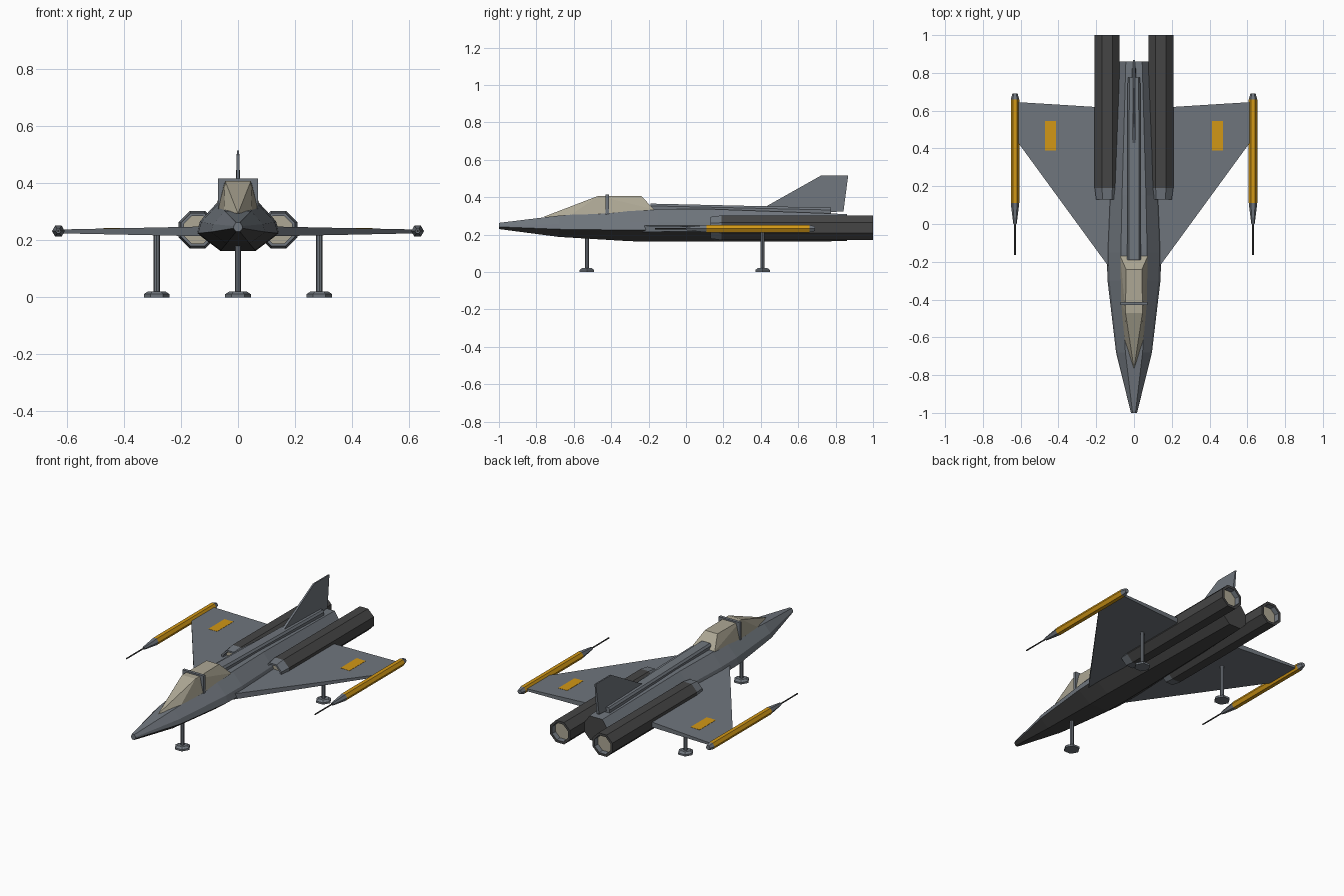
import bpy, bmesh, math
from mathutils import Vector

cube = bpy.data.objects.get("Cube")
if cube:
    bpy.data.objects.remove(cube, do_unlink=True)


def material(name, r, g, b):
    m = bpy.data.materials.new(name)
    m.use_nodes = True
    m.diffuse_color = (r, g, b, 1)
    node = next(n for n in m.node_tree.nodes if n.type == 'BSDF_PRINCIPLED')
    node.inputs["Base Color"].default_value = (r, g, b, 1)
    return m


GREY, DARK, ORANGE, BEIGE = range(4)
PALETTE = [material("hull grey", .16, .18, .205), material("dark metal", .06, .06, .06),
           material("warning orange", .64, .31, .008), material("canopy beige", .42, .39, .30)]


def finish(name, bm):
    bmesh.ops.recalc_face_normals(bm, faces=bm.faces)
    mesh = bpy.data.meshes.new(name)
    bm.to_mesh(mesh)
    bm.free()
    for m in PALETTE:
        mesh.materials.append(m)
    obj = bpy.data.objects.new(name, mesh)
    bpy.context.collection.objects.link(obj)
    return obj


def loft(name, rings, colours):
    """Skin rings of points; colours = start cap, each segment, end cap."""
    bm = bmesh.new()
    rows = [[bm.verts.new(p) for p in ring] for ring in rings]
    n = len(rows[0])
    bm.faces.new(rows[0]).material_index = colours[0]
    for a, b, c in zip(rows, rows[1:], colours[1:]):
        for i in range(n):
            j = (i + 1) % n
            bm.faces.new((a[i], a[j], b[j], b[i])).material_index = c
    bm.faces.new(rows[-1]).material_index = colours[-1]
    return finish(name, bm)


def turned(name, centre, axis, sides, profile, colours, phase=0.0):
    """Many-sided turned part along y or z from (position, radius) pairs."""
    rings = []
    for pos, r in profile:
        ring = []
        for i in range(sides):
            a = phase + math.tau * i / sides
            u, v = r * math.cos(a), r * math.sin(a)
            off = Vector((u, pos, v)) if axis == 'y' else Vector((u, v, pos))
            ring.append(Vector(centre) + off)
        rings.append(ring)
    return loft(name, rings, colours)


def box(name, lo, hi, colour):
    corners = [(lo[0], lo[1]), (hi[0], lo[1]), (hi[0], hi[1]), (lo[0], hi[1])]
    return loft(name, [[(x, y, z) for x, y in corners] for z in (lo[2], hi[2])], [colour] * 3)


# Fuselage: eight-sided stations (y, half width, bottom, top)
stations = [(-1, .016, .23, .263), (-.68, .095, .188, .302), (-.3, .14, .165, .33),
            (-.15, .145, .163, .336), (.15, .132, .163, .336), (.86, .09, .165, .31)]
rings = []
for y, w, lo, hi in stations:
    h = hi - lo
    half = [(.43 * w, lo), (w, lo + .36 * h), (.92 * w, lo + .6 * h), (.48 * w, hi)]
    rings.append([(x, y, z) for x, z in half] + [(-x, y, z) for x, z in reversed(half)])
fuselage = loft("fuselage", rings, [GREY] * len(stations) + [DARK])
for face in fuselage.data.polygons:
    if face.normal.z < -.3:
        face.material_index = DARK

# Canopy: faceted shell around a flat roof
bm = bmesh.new()
bm.verts.new((0, -.765, .294))
for s in (-1, 1):
    for x, y, z in [(.045, -.47, .407), (.042, -.24, .407), (.05, -.62, .302),
                    (.068, -.42, .315), (.073, -.17, .335), (.06, -.42, .29), (.06, -.18, .29)]:
        bm.verts.new((s * x, y, z))
hull = bmesh.ops.convex_hull(bm, input=bm.verts)
bmesh.ops.dissolve_limit(bm, angle_limit=.02, verts=bm.verts, edges=bm.edges)
for f in bm.faces:
    f.material_index = BEIGE
finish("canopy", bm)
box("canopy_frame", (-.071, -.43, .29), (.071, -.412, .416), GREY)

# Spine and tail fin
loft("dorsal_spine", [[(-w, y, .3), (w, y, .3), (w, y, top - .012), (w * .75, y, top),
                       (-w * .75, y, top), (-w, y, top - .012)]
                      for y, w, top in [(-.19, .036, .366), (.775, .033, .344)]], [DARK, GREY, GREY])
fin = [(.4, .335, .008), (.72, .515, .004), (.867, .515, .004), (.842, .325, .009), (.77, .32, .01)]
loft("tail_fin", [[(s * t, y, z) for y, z, t in fin] for s in (-1, 1)], [GREY] * 3)

# Landing legs with flared hexagonal feet
for name, x, y, top in [("front", 0, -.53, .2), ("left_rear", .285, .41, .23),
                        ("right_rear", -.285, .41, .23)]:
    turned(name + "_leg", (x, y, 0), 'z', 8, [(.015, .011), (top, .011)], [GREY] * 3)
    turned(name + "_foot", (x, y, 0), 'z', 6, [(0, .045), (.011, .045), (.021, .03)], [GREY] * 4)

# Paired parts
for side, s in (("left", 1), ("right", -1)):
    # Delta wing, thinning towards the tip
    plan = [(.08, -.3, .018), (.613, .43, .007), (.613, .645, .007), (.08, .612, .018)]
    loft(side + "_wing", [[(s * x, y, .231 + k * t) for x, y, t in plan] for k in (-1, 1)], [GREY] * 3)
    # Marking plate follows the slope of the wing top
    edges = [(.412, .2425), (.472, .2412)]
    loft(side + "_wing_marking", [[(s * x, y, z + d) for x, z in edges for y in
                                   ((.39, .545) if x < .45 else (.545, .39))]
                                  for d in (-.003, .001)], [ORANGE] * 3)

    # Engine tube with open intake and recessed exhaust
    k = 1 / math.cos(math.pi / 8)
    tube = [(.16, .048), (.13, .048), (.13, .058), (.19, .066), (1, .066), (1, .052), (.97, .05)]
    turned(side + "_engine", (s * .142, 0, .237), 'y', 8, [(y, r * k) for y, r in tube],
           [BEIGE, GREY, GREY, GREY, DARK, DARK, GREY, BEIGE], math.pi / 8)

    # Wing tip pod: barrel, cone, orange body and tail cap
    pod = [(-.165, .004), (.0, .004), (.0, .009), (.11, .0225), (.66, .0225), (.69, .014)]
    turned(side + "_wingtip_pod", (s * .63, 0, .232), 'y', 6, pod,
           [DARK, DARK, GREY, GREY, ORANGE, GREY, GREY])
